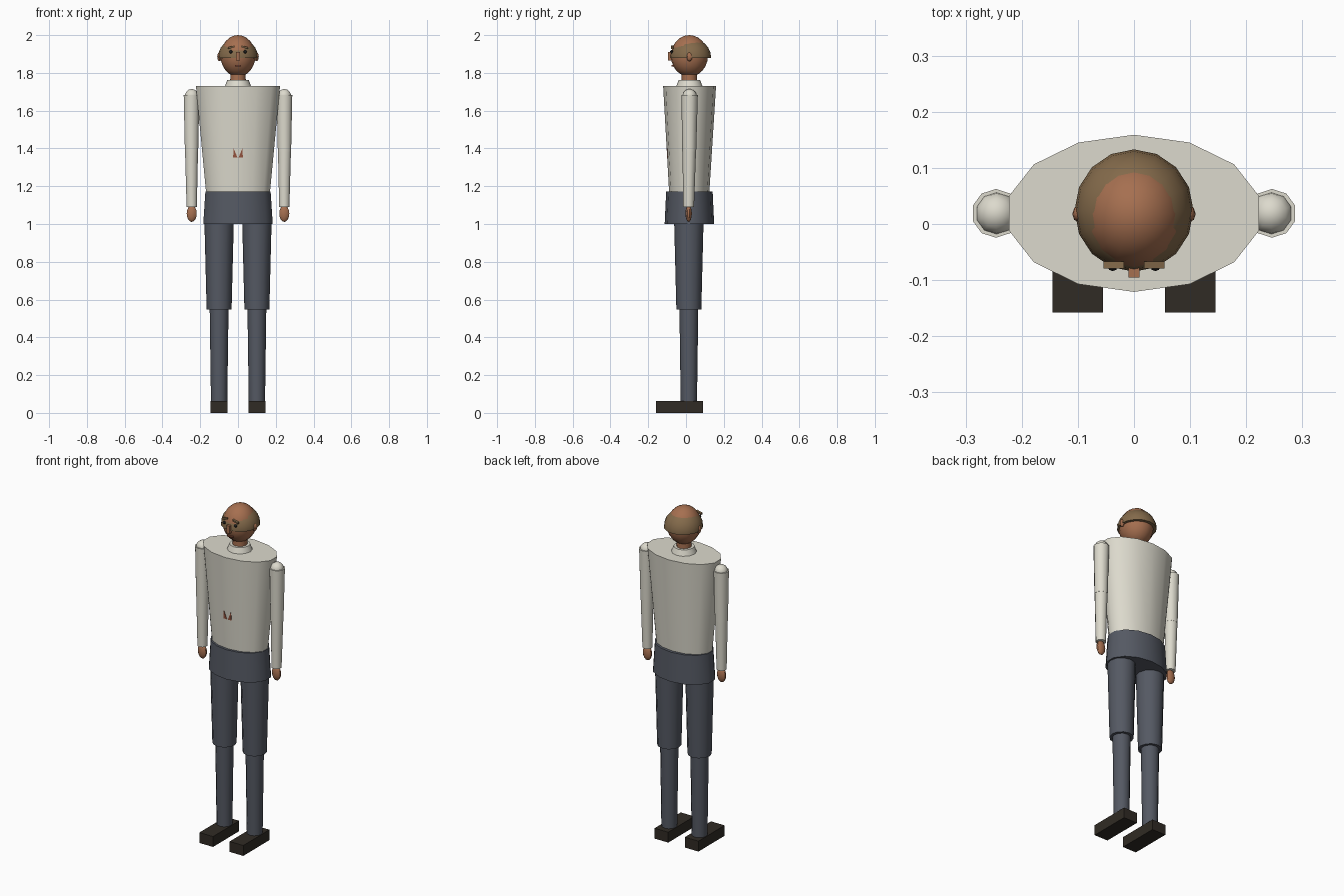
import bpy, bmesh, math
from mathutils import Vector

if "Cube" in bpy.data.objects:
    bpy.data.objects.remove(bpy.data.objects["Cube"])

YC = 0.018  # body axis in y


def mat(name, r, g, b):
    m = bpy.data.materials.new(name)
    m.diffuse_color = (r, g, b, 1)
    m.use_nodes = True
    m.node_tree.nodes["Principled BSDF"].inputs["Base Color"].default_value = m.diffuse_color
    return m


SHIRT = mat("shirt_cloth", 0.72, 0.70, 0.61)
TROUSER = mat("trouser_cloth", 0.09, 0.10, 0.125)
SKIN = mat("skin", 0.38, 0.16, 0.08)
HAIR = mat("hair_brown", 0.23, 0.145, 0.07)
SHOE = mat("shoe_leather", 0.03, 0.024, 0.018)
DARK = mat("eye_dark", 0.015, 0.015, 0.015)
TIE = mat("tie_red", 0.3, 0.09, 0.05)


def finish(name, bm, material, smooth=True):
    me = bpy.data.meshes.new(name)
    bmesh.ops.recalc_face_normals(bm, faces=bm.faces)
    bm.to_mesh(me)
    bm.free()
    me.materials.append(material)
    ob = bpy.data.objects.new(name, me)
    bpy.context.collection.objects.link(ob)
    if smooth:
        bpy.ops.object.select_all(action='DESELECT')
        ob.select_set(True)
        bpy.context.view_layer.objects.active = ob
        bpy.ops.object.shade_smooth_by_angle(angle=math.radians(40))
    return ob


def taper(name, material, sides, low, r_low, high, r_high, xs=1.0):
    """Capped tapered tube between two centres; xs stretches it in x."""
    bm = bmesh.new()
    rings = []
    for c, r in ((low, r_low), (high, r_high)):
        rings.append([bm.verts.new((c[0] + xs * r * math.sin(a), c[1] + r * math.cos(a), c[2]))
                      for a in (2 * math.pi * i / sides for i in range(sides))])
    for i in range(sides):
        j = (i + 1) % sides
        bm.faces.new((rings[0][i], rings[0][j], rings[1][j], rings[1][i]))
    bm.faces.new(rings[0])
    bm.faces.new(rings[1])
    return finish(name, bm, material)


def ball(name, material, c, r, u=16, v=10, cut=None):
    """Ellipsoid, optionally cut flat below a height."""
    bm = bmesh.new()
    bmesh.ops.create_uvsphere(bm, u_segments=u, v_segments=v, radius=1)
    for p in bm.verts:
        p.co = Vector((p.co.x * r[0] + c[0], p.co.y * r[1] + c[1], p.co.z * r[2] + c[2]))
    if cut is not None:
        geom = bm.verts[:] + bm.edges[:] + bm.faces[:]
        bmesh.ops.bisect_plane(bm, geom=geom, dist=1e-5, plane_co=(0, 0, cut),
                               plane_no=(0, 0, 1), clear_inner=True)
        bmesh.ops.holes_fill(bm, edges=[e for e in bm.edges if e.is_boundary], sides=0)
    return finish(name, bm, material)


def box(name, material, c, size, tilt=0.0):
    bm = bmesh.new()
    bmesh.ops.create_cube(bm, size=1)
    for p in bm.verts:
        x, y, z = p.co.x * size[0], p.co.y * size[1], p.co.z * size[2]
        p.co = (c[0] + x, c[1] + y, c[2] + z + tilt * x)
    return finish(name, bm, material, False)


# Trunk
taper("pelvis", TROUSER, 14, (0, YC, 1.0), 0.131, (0, YC, 1.172), 0.123, 1.44)
taper("torso", SHIRT, 14, (0, 0.017, 1.16), 0.106, (0, 0.019, 1.73), 0.14, 1.63)
taper("collar", SHIRT, 12, (0, YC, 1.725), 0.071, (0, YC, 1.762), 0.057)
taper("neck", SKIN, 12, (0, YC, 1.72), 0.042, (0, YC, 1.82), 0.04)

# Head and hair, the crown shows through the hair
ball("head", SKIN, (0, YC, 1.89), (0.092, 0.098, 0.11), 16, 12)
ball("hair", HAIR, (0, 0.024, 1.88), (0.106, 0.109, 0.105), 16, 12, cut=1.878)
box("nose", SKIN, (0, -0.08, 1.887), (0.02, 0.03, 0.045))
box("mouth", TIE, (0, -0.072, 1.838), (0.034, 0.012, 0.006))

for s, side in ((-1, "left"), (1, "right")):
    # Face details
    ball(f"{side}_eye", DARK, (s * 0.038, -0.076, 1.912), (0.009, 0.008, 0.009), 8, 6)
    box(f"{side}_eyebrow", HAIR, (s * 0.036, -0.073, 1.936), (0.036, 0.013, 0.009), -s * 0.25)
    ball(f"{side}_ear", SKIN, (s * 0.098, YC, 1.885), (0.012, 0.015, 0.024), 8, 6)
    # Arm
    ball(f"{side}_shoulder", SHIRT, (s * 0.245, 0.019, 1.677), (0.038, 0.038, 0.038), 10, 8)
    taper(f"{side}_upper_arm", SHIRT, 10, (s * 0.246, 0.017, 1.385), 0.037,
          (s * 0.246, 0.019, 1.682), 0.0435)
    taper(f"{side}_forearm", SHIRT, 10, (s * 0.245, 0.014, 1.09), 0.0285,
          (s * 0.246, 0.017, 1.385), 0.036)
    ball(f"{side}_hand", SKIN, (s * 0.245, 0.014, 1.055), (0.028, 0.017, 0.044), 10, 8)
    # Leg
    taper(f"{side}_thigh", TROUSER, 12, (s * 0.1, 0.015, 0.547), 0.066,
          (s * 0.1, 0.015, 1.02), 0.078)
    taper(f"{side}_shin", TROUSER, 12, (s * 0.1, 0.015, 0.05), 0.043,
          (s * 0.1, 0.015, 0.56), 0.05)
    box(f"{side}_shoe", SHOE, (s * 0.1, -0.034, 0.031), (0.09, 0.247, 0.062))
    # Tie tip showing through the shirt
    bm = bmesh.new()
    pts = [(0.023, -0.102, 1.40), (0.026, -0.1, 1.352), (0.003, -0.101, 1.352)]
    front = [bm.verts.new((s * x, y, z)) for x, y, z in pts]
    back = [bm.verts.new((s * x, y + 0.012, z)) for x, y, z in pts]
    bm.faces.new(front)
    bm.faces.new(back)
    for i in range(3):
        j = (i + 1) % 3
        bm.faces.new((front[i], front[j], back[j], back[i]))
    finish(f"{side}_tie_tip", bm, TIE, False)
